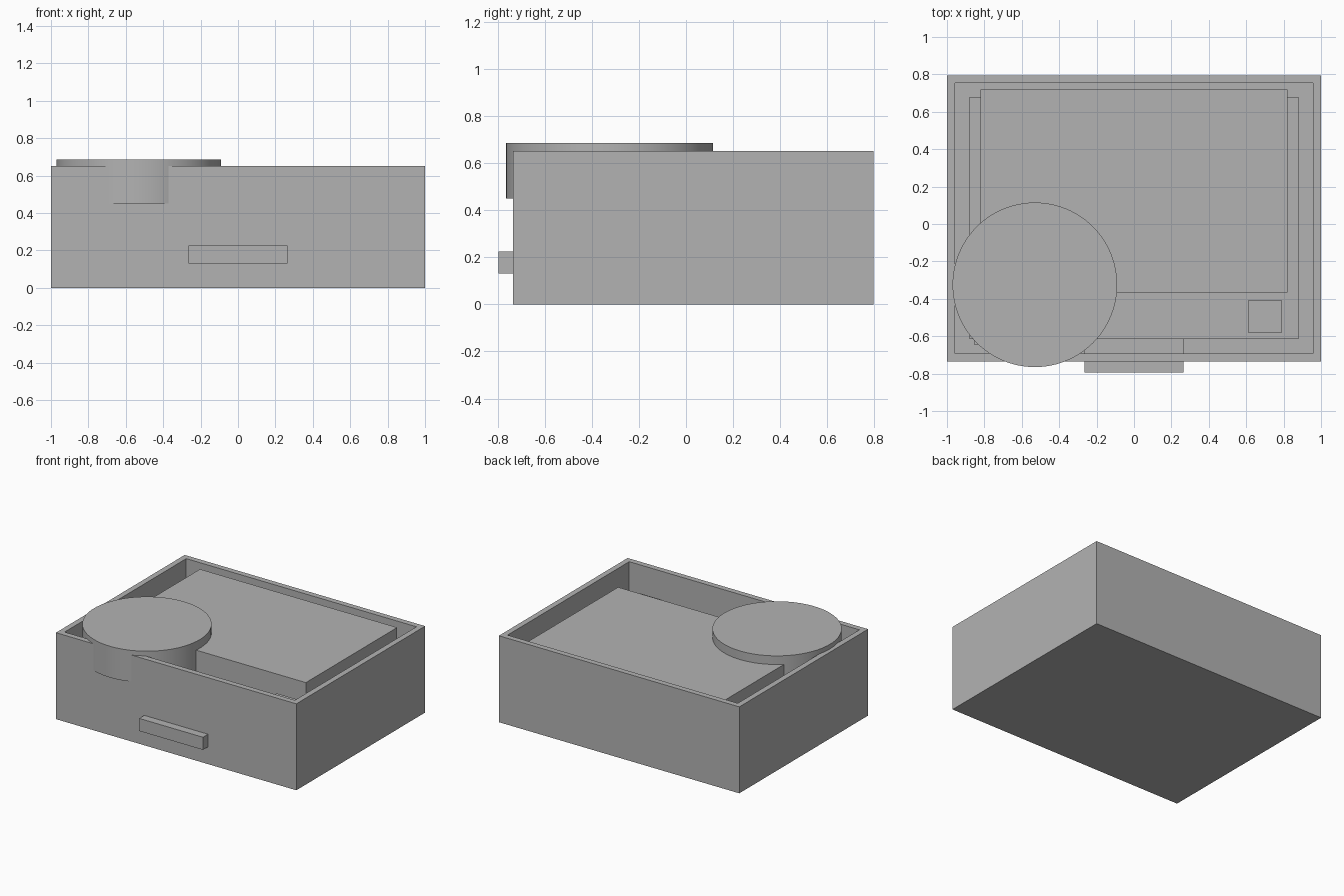
import bpy
import bmesh
from mathutils import Matrix, Vector

if "Cube" in bpy.data.objects:
    bpy.data.objects.remove(bpy.data.objects["Cube"], do_unlink=True)

grey = bpy.data.materials.new("plain_grey")
grey.use_nodes = True
colour = (0.45, 0.45, 0.45, 1)
grey.diffuse_color = colour
grey.node_tree.nodes["Principled BSDF"].inputs["Base Color"].default_value = colour


def finish(name, bm):
    mesh = bpy.data.meshes.new(name)
    bmesh.ops.recalc_face_normals(bm, faces=bm.faces)
    bm.to_mesh(mesh)
    bm.free()
    mesh.materials.append(grey)
    obj = bpy.data.objects.new(name, mesh)
    bpy.context.collection.objects.link(obj)
    return obj


def box_mesh(low, high):
    low, high = Vector(low), Vector(high)
    bm = bmesh.new()
    place = Matrix.Translation((low + high) / 2) @ Matrix.Diagonal((*(high - low), 1))
    bmesh.ops.create_cube(bm, size=1, matrix=place)
    return bm


def box(name, low, high):
    return finish(name, box_mesh(low, high))


# Open case: inset the top for the rim, then sink the inner face to the floor
bm = box_mesh((-1, -0.735, 0), (1, 0.795, 0.65))
top = max(bm.faces, key=lambda f: f.calc_center_median().z)
bmesh.ops.inset_region(bm, faces=[top], thickness=0.06)
well = bmesh.ops.extrude_face_region(bm, geom=[top])
bmesh.ops.delete(bm, geom=[top], context='FACES')
bmesh.ops.translate(bm, vec=(0, 0, -0.59),
                    verts=[v for v in well["geom"] if isinstance(v, bmesh.types.BMVert)])
finish("case", bm)

# Inner body with the slab, button and drum mount
box("inner_body", (-0.88, -0.615, 0.06), (0.88, 0.68, 0.45))
box("top_slab", (-0.82, -0.365, 0.45), (0.82, 0.72, 0.62))
box("button", (0.61, -0.58, 0.45), (0.79, -0.41, 0.50))
box("drum_mount", (-0.855, -0.645, 0.12), (-0.25, 0, 0.45))

# Handle running through the front wall to the inner body
box("handle", (-0.265, -0.795, 0.13), (0.265, -0.61, 0.225))

# Round drum that breaks through the front wall
bm = bmesh.new()
bmesh.ops.create_cone(bm, cap_ends=True, segments=96, radius1=0.44, radius2=0.44, depth=0.235,
                      matrix=Matrix.Translation((-0.53, -0.325, 0.5675)))
drum = finish("drum", bm)
bpy.ops.object.select_all(action='DESELECT')
drum.select_set(True)
bpy.context.view_layer.objects.active = drum
bpy.ops.object.shade_smooth_by_angle()
